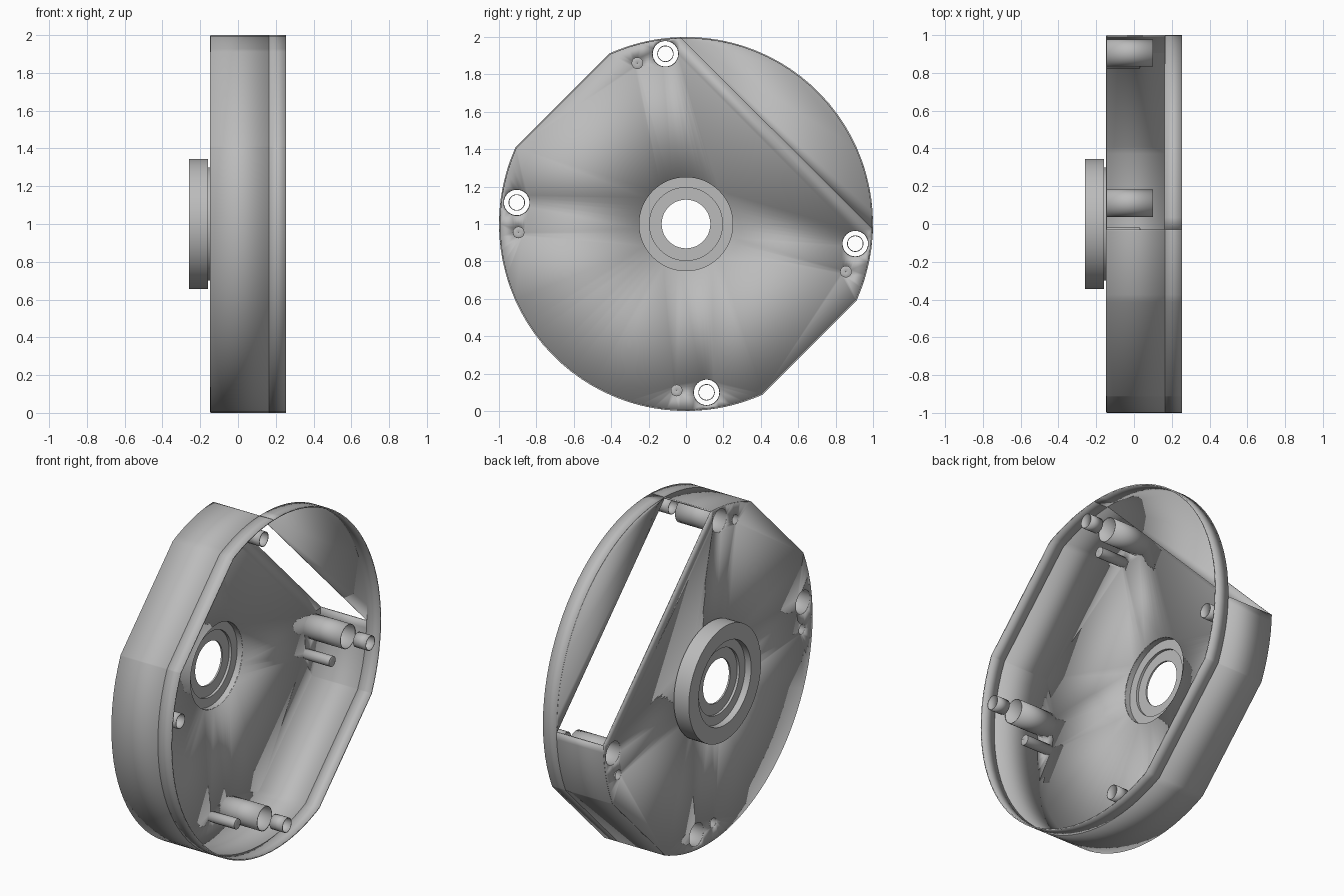
import bpy, bmesh
from math import cos, sin, radians, pi

cube = bpy.data.objects.get("Cube")
if cube:
    bpy.data.objects.remove(cube)

grey = bpy.data.materials.new("light_grey")
grey.use_nodes = True
grey.diffuse_color = (0.5, 0.5, 0.5, 1)
grey.node_tree.nodes["Principled BSDF"].inputs["Base Color"].default_value = (0.5, 0.5, 0.5, 1)

BACK, STEP, RIM = -0.145, 0.165, 0.255   # stations along the x axis
R = 0.996
CUT_A, CUT_B = 91.7, 358.5               # ends of the cut-away corner
FLATS = ((114.3, 155.7), (294.3, 335.7)) # straight sides of the outline


def finish(bm, name, thickness=0.0):
    mesh = bpy.data.meshes.new(name)
    bm.to_mesh(mesh)
    bm.free()
    obj = bpy.data.objects.new(name, mesh)
    bpy.context.collection.objects.link(obj)
    mesh.materials.append(grey)
    bpy.ops.object.select_all(action='DESELECT')
    obj.select_set(True)
    bpy.context.view_layer.objects.active = obj
    bpy.ops.object.shade_smooth_by_angle(angle=radians(25))
    if thickness:
        mod = obj.modifiers.new("sheet", 'SOLIDIFY')
        mod.thickness = thickness
        mod.offset = 0
    return obj


def outline(start, end):
    """Points (y, z) on the flat-sided circle between two angles."""
    stops = {start, end}
    stops |= {a for pair in FLATS for a in pair if start < a < end}
    stops |= {a for a in range(0, 720, 4) if start < a < end
              and not any(p <= a % 360 <= q for p, q in FLATS)}
    return [(R * cos(radians(a)), 1 + R * sin(radians(a))) for a in sorted(stops)]


def circle(y, z, r, n=32):
    return [(y + r * cos(2 * pi * i / n), z + r * sin(2 * pi * i / n)) for i in range(n)]


def wall(name, points, x0, x1):
    bm = bmesh.new()
    cols = [[bm.verts.new((x, y, z)) for x in (x0, x1)] for y, z in points]
    for a, b in zip(cols, cols[1:]):
        bm.faces.new((a[0], b[0], b[1], a[1]))
    return finish(bm, name, 0.008)


def plate(name, x, loops):
    bm = bmesh.new()
    edges = []
    for loop in loops:
        vs = [bm.verts.new((x, y, z)) for y, z in loop]
        edges += [bm.edges.new((a, b)) for a, b in zip(vs, vs[1:] + vs[:1])]
    bmesh.ops.triangle_fill(bm, use_beauty=True, edges=edges, normal=(-1, 0, 0))
    return finish(bm, name, 0.006)


def lathe(name, y, z, profile, n=32, closed=False, thickness=0.0):
    """Turn (x, radius) points around an axis along x."""
    bm = bmesh.new()
    rings = [[bm.verts.new((x, p, q)) for p, q in circle(y, z, r, n)] for x, r in profile]
    pairs = list(zip(rings, rings[1:]))
    if closed:
        pairs.append((rings[-1], rings[0]))
    for a, b in pairs:
        for i in range(n):
            j = (i + 1) % n
            bm.faces.new((a[i], a[j], b[j], b[i]))
    bmesh.ops.recalc_face_normals(bm, faces=bm.faces)
    return finish(bm, name, thickness)


# Fastener positions, repeated every quarter turn
posts = [(0.905, 0.895), (-0.11, 1.91), (-0.905, 1.115), (0.11, 0.1)]
pins = [(0.855, 0.745), (-0.26, 1.86), (-0.895, 0.955), (-0.05, 0.11)]

# Housing: side wall, full rim, back plate with holes, raised corner plate
wall("side_wall", outline(CUT_A, CUT_B), BACK, STEP)
wall("rim_wall", outline(CUT_A, CUT_A + 360), STEP, RIM)
holes = [circle(y, z, 0.07) for y, z in posts]
holes += [circle(y, z, 0.03, 16) for y, z in pins]
plate("back_plate", BACK, [outline(CUT_A, CUT_B), circle(0, 1, 0.25, 64)] + holes)
plate("corner_plate", STEP, [outline(CUT_B, CUT_A + 360)])

# Hollow posts, the short sleeves in line with them, and blind pin sockets
for i, (y, z) in enumerate(posts, 1):
    lathe(f"post_{i}", y, z, [(BACK, 0.07), (0.1, 0.07)], thickness=0.004)
    lathe(f"sleeve_{i}", y, z, [(STEP, 0.042), (RIM - 0.005, 0.042)], thickness=0.004)
for i, (y, z) in enumerate(pins, 1):
    lathe(f"pin_socket_{i}", y, z, [(BACK, 0.03), (0.03, 0.03), (0.042, 0.001)], 16, thickness=0.003)

# Central hub: flange and neck outside, stepped bore from both ends
lathe("hub", 0, 1, [
    (-0.26, 0.345), (-0.16, 0.345), (-0.16, 0.3), (BACK, 0.3), (BACK, 0.25),
    (-0.18, 0.25), (-0.18, 0.195), (-0.195, 0.195), (-0.195, 0.13),
    (-0.205, 0.13), (-0.205, 0.195), (-0.22, 0.195), (-0.22, 0.25), (-0.26, 0.25),
], 64, closed=True)
